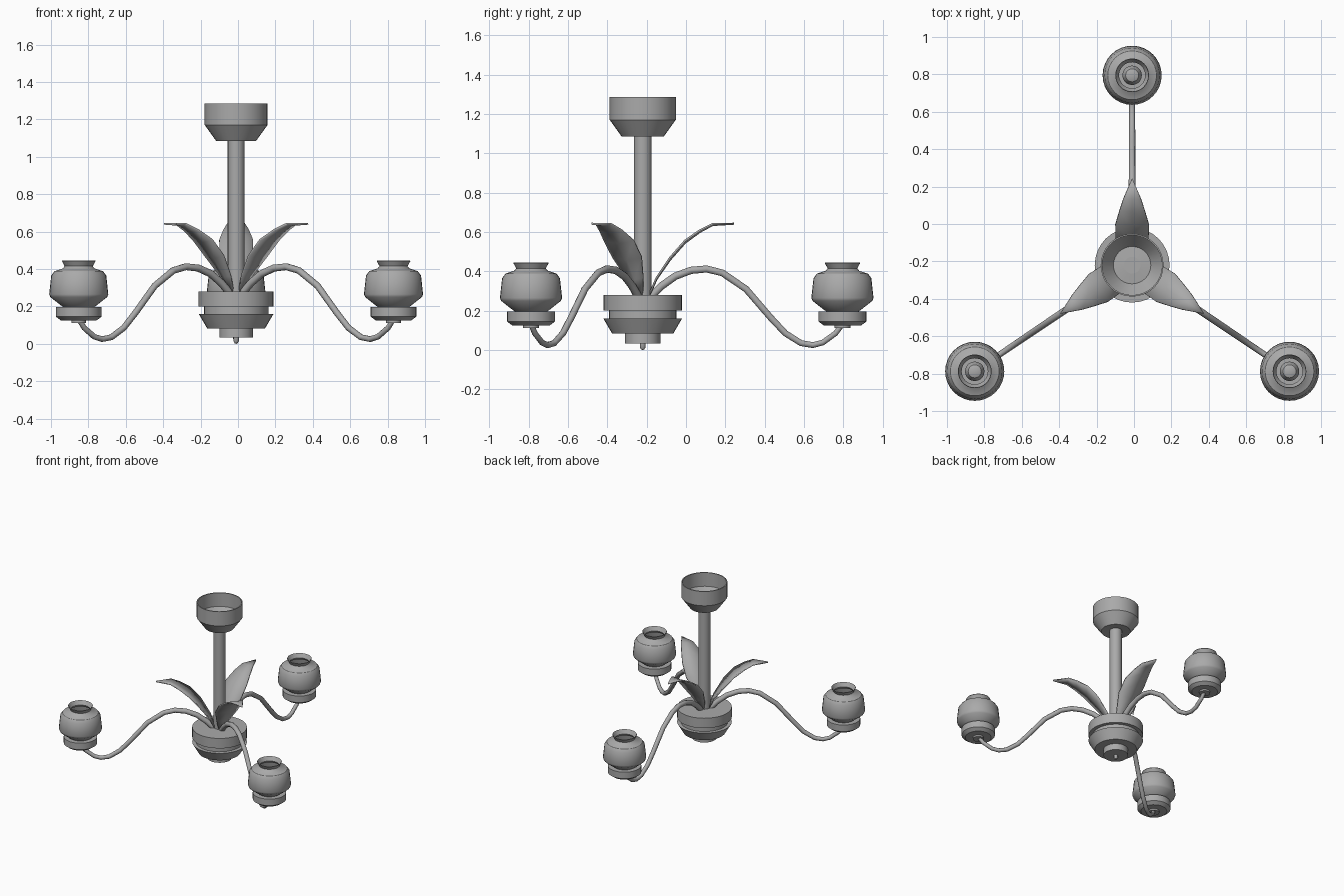
import bpy, bmesh, math
from mathutils import Vector

cube = bpy.data.objects.get("Cube")
if cube:
    bpy.data.objects.remove(cube)

grey = bpy.data.materials.new("satin_grey")
grey.use_nodes = True
grey.diffuse_color = (0.4, 0.4, 0.4, 1)
grey.node_tree.nodes["Principled BSDF"].inputs["Base Color"].default_value = (0.4, 0.4, 0.4, 1)

HUB = Vector((-0.01, -0.22, 0))
ARM_ANGLES = {"right": -146, "left": -34, "back": 90}


def finish(name, bm, smooth=35):
    bmesh.ops.recalc_face_normals(bm, faces=bm.faces)
    mesh = bpy.data.meshes.new(name)
    bm.to_mesh(mesh)
    bm.free()
    mesh.materials.append(grey)
    obj = bpy.data.objects.new(name, mesh)
    bpy.context.collection.objects.link(obj)
    bpy.ops.object.select_all(action="DESELECT")
    obj.select_set(True)
    bpy.context.view_layer.objects.active = obj
    bpy.ops.object.shade_smooth_by_angle(angle=math.radians(smooth))
    return obj


def lathe(name, profile, centre, steps=32):
    """Spin a (radius, height) profile about a vertical axis."""
    bm = bmesh.new()
    verts = [bm.verts.new((centre.x + r, centre.y, z)) for r, z in profile]
    edges = [bm.edges.new(pair) for pair in zip(verts, verts[1:])]
    bmesh.ops.spin(bm, geom=verts + edges, cent=centre, axis=(0, 0, 1),
                   angle=math.tau, steps=steps)
    bmesh.ops.remove_doubles(bm, verts=bm.verts, dist=0.0005)
    return finish(name, bm)


def radial(angle):
    """Outward and sideways directions of one arm."""
    a = math.radians(angle)
    out = Vector((math.cos(a), math.sin(a), 0))
    return out, Vector((-out.y, out.x, 0))


def arm(name, angle, path, thick, thin, sides=10):
    """Tapered tube swept along an S curve."""
    out, side = radial(angle)
    pts = [HUB + out * r + Vector((0, 0, z)) for r, z in path]
    bm = bmesh.new()
    rings = []
    for i, p in enumerate(pts):
        tangent = (pts[min(i + 1, len(pts) - 1)] - pts[max(i - 1, 0)]).normalized()
        up = side.cross(tangent)
        rad = thick + (thin - thick) * i / (len(pts) - 1)
        rings.append([bm.verts.new(p + rad * (side * math.cos(t) + up * math.sin(t)))
                      for t in (math.tau * k / sides for k in range(sides))])
    for a, b in zip(rings, rings[1:]):
        for k in range(sides):
            n = (k + 1) % sides
            bm.faces.new((a[k], a[n], b[n], b[k]))
    bm.faces.new(rings[0])
    bm.faces.new(rings[-1])
    finish(name, bm, 50)


def leaf(name, angle, stations):
    """Curled leaf from (distance, height, half width) stations."""
    out, side = radial(angle)
    bm = bmesh.new()
    rows = []
    for r, z, w in stations:
        mid = HUB + out * r + Vector((0, 0, z))
        rows.append([bm.verts.new(mid + side * w * s + Vector((0, 0, abs(s) * w * 0.12)))
                     for s in (-1, 0, 1)])
    for a, b in zip(rows, rows[1:]):
        for k in range(2):
            bm.faces.new((a[k], a[k + 1], b[k + 1], b[k]))
    bmesh.ops.remove_doubles(bm, verts=bm.verts, dist=0.0005)
    obj = finish(name, bm, 30)
    shell = obj.modifiers.new("thickness", "SOLIDIFY")
    shell.thickness = 0.01
    shell.offset = 0


# Ceiling cup, open at the top, and its stem
lathe("ceiling_cup", [(0.04, 1.09), (0.107, 1.085), (0.168, 1.17), (0.168, 1.285),
                      (0.16, 1.285), (0.16, 1.175), (0.1, 1.095), (0.04, 1.1)], HUB)
lathe("stem", [(0, 0.25), (0.045, 0.25), (0.045, 1.1), (0, 1.1)], HUB, 20)

# Stepped hub with a tip below
lathe("hub", [(0, 0.28), (0.2, 0.28), (0.2, 0.2), (0.172, 0.2), (0.172, 0.16), (0.2, 0.16),
              (0.155, 0.083), (0.09, 0.083), (0.09, 0.033), (0, 0.033)], HUB)
lathe("hub_tip", [(0, 0.035), (0.015, 0.035), (0.015, 0.015), (0.008, 0.003), (0, 0)], HUB, 12)

ARM_PATH = [(0.03, 0.26), (0.095, 0.325), (0.165, 0.375), (0.245, 0.405), (0.325, 0.412),
            (0.405, 0.392), (0.525, 0.31), (0.65, 0.165), (0.725, 0.085), (0.805, 0.035),
            (0.865, 0.025), (0.915, 0.038), (0.98, 0.085), (1.01, 0.125)]
LEAF = [(0.03, 0.27, 0.02), (0.07, 0.36, 0.05), (0.14, 0.46, 0.088), (0.215, 0.545, 0.09),
        (0.29, 0.6, 0.068), (0.355, 0.635, 0.047), (0.465, 0.642, 0)]
HOLDER = [(0, 0.112), (0.04, 0.112), (0.04, 0.125), (0.095, 0.125), (0.122, 0.145),
          (0.122, 0.197), (0, 0.197)]
SHADE = [(0.08, 0.195), (0.095, 0.205), (0.152, 0.25), (0.158, 0.265), (0.147, 0.365),
         (0.13, 0.388), (0.085, 0.403), (0.075, 0.415), (0.09, 0.442), (0.088, 0.446),
         (0.07, 0.415), (0.08, 0.398), (0.125, 0.382), (0.15, 0.262), (0.085, 0.205)]
BULB = [(0, 0.197), (0.03, 0.197), (0.03, 0.26), (0.052, 0.3), (0.052, 0.33),
        (0.035, 0.36), (0, 0.373)]

# Three arms, each with a leaf, holder, shade and bulb
for label, angle in ARM_ANGLES.items():
    lamp = HUB + radial(angle)[0] * 1.015
    arm(label + "_arm", angle, ARM_PATH, 0.021, 0.014)
    leaf(label + "_leaf", angle, LEAF)
    lathe(label + "_lamp_holder", HOLDER, lamp)
    lathe(label + "_lamp_shade", SHADE, lamp)
    lathe(label + "_bulb", BULB, lamp, 20)
